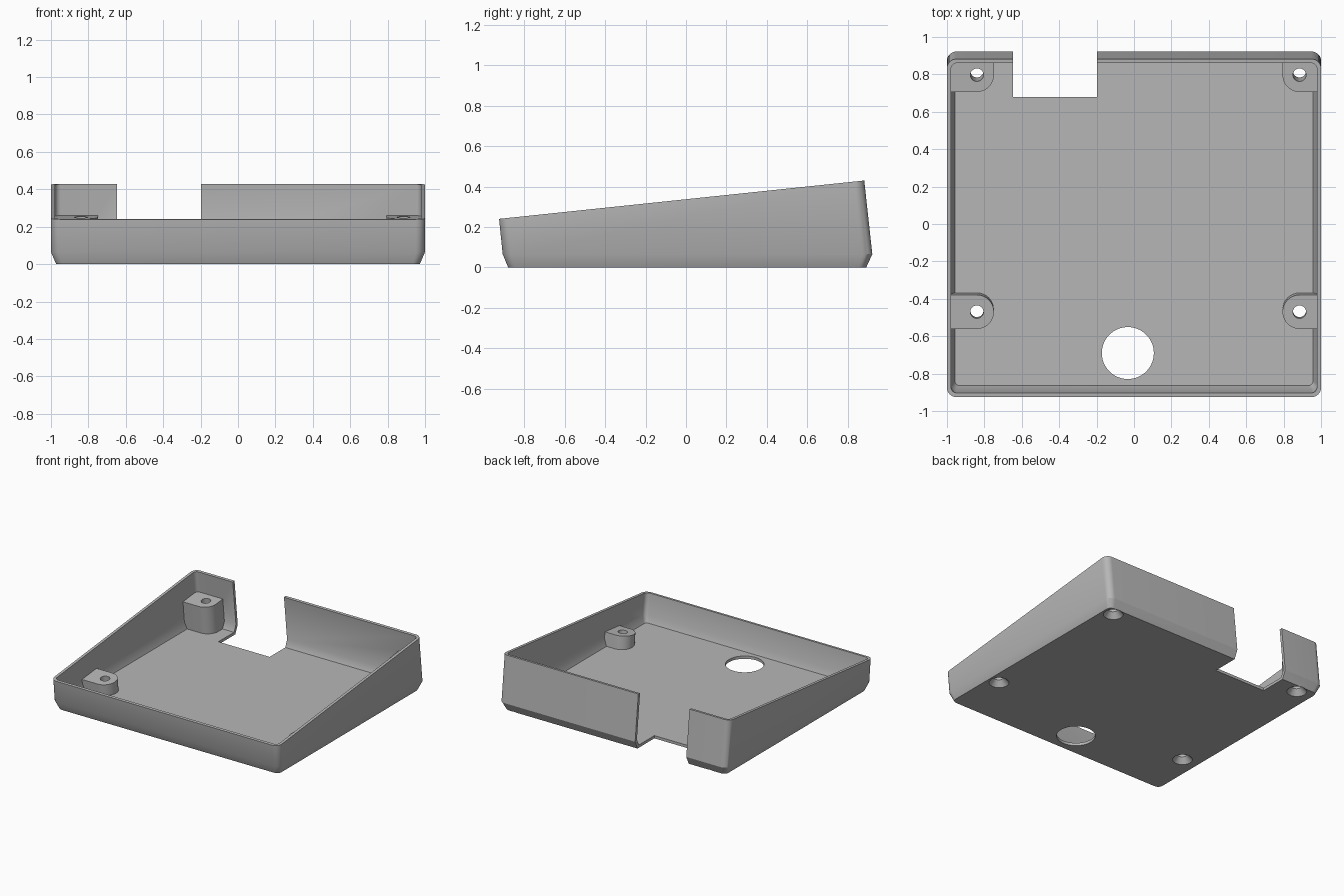
import bpy
import bmesh
from math import cos, sin, pi, radians

cube = bpy.data.objects.get("Cube")
if cube:
    bpy.data.objects.remove(cube, do_unlink=True)

SLOPE = 0.105       # tilt of the open top
BOSS_DROP = 0.17    # boss tops sit this far below the rim

grey = bpy.data.materials.new("plain grey")
grey.use_nodes = True
colour = (0.47, 0.47, 0.47, 1)
grey.diffuse_color = colour
grey.node_tree.nodes["Principled BSDF"].inputs["Base Color"].default_value = colour


def rim_height(y):
    return 0.337 + SLOPE * y


def loft(name, rings):
    """Closed solid through rings that share one point count."""
    bm = bmesh.new()
    loops = [[bm.verts.new(p) for p in ring] for ring in rings]
    n = len(loops[0])
    for a, b in zip(loops, loops[1:]):
        for i in range(n):
            j = (i + 1) % n
            bm.faces.new((a[i], a[j], b[j], b[i]))
    bm.faces.new(loops[0])
    bm.faces.new(loops[-1])
    bmesh.ops.recalc_face_normals(bm, faces=bm.faces)
    mesh = bpy.data.meshes.new(name)
    bm.to_mesh(mesh)
    bm.free()
    mesh.materials.append(grey)
    obj = bpy.data.objects.new(name, mesh)
    bpy.context.collection.objects.link(obj)
    return obj


def rounded_ring(half, y0, y1, r, height, steps=8):
    """Rounded rectangle; height is a function of y."""
    ring = []
    corners = [(half - r, y1 - r), (r - half, y1 - r),
               (r - half, y0 + r), (half - r, y0 + r)]
    for k, (cx, cy) in enumerate(corners):
        for i in range(steps + 1):
            a = (k + i / steps) * pi / 2
            x, y = cx + r * cos(a), cy + r * sin(a)
            ring.append((x, y, height(y)))
    return ring


def circle(x, y, z, r, n=40):
    return [(x + r * cos(2 * pi * i / n), y + r * sin(2 * pi * i / n), z)
            for i in range(n)]


def subtract(target, cutter):
    cutter.hide_render = True
    mod = target.modifiers.new("cut", "BOOLEAN")
    mod.operation = "DIFFERENCE"
    mod.solver = "EXACT"
    mod.object = cutter
    bpy.context.view_layer.objects.active = target
    bpy.ops.object.modifier_apply(modifier=mod.name)
    bpy.data.objects.remove(cutter, do_unlink=True)


def boss(side, cx, cy, at_back, r=0.091, steps=16):
    """Screw post running into the wall, square to the sloping rim."""
    sweep = pi / 2 if at_back else pi
    outline = [(side * 1.2, cy - r)]
    for i in range(steps + 1):
        a = -pi / 2 + sweep * i / steps
        outline.append((cx - side * r * cos(a), cy + r * sin(a)))
    if at_back:
        outline += [(cx - side * r, 1.2), (side * 1.2, 1.2)]
    else:
        outline.append((side * 1.2, cy + r))
    top = [(x, y, rim_height(y) - BOSS_DROP) for x, y in outline]
    base = [(x, y + SLOPE * (z + 0.2), -0.2) for x, y, z in top]
    return loft("boss_form", [base, top])


def screw_hole(cx, cy):
    """Leaning hole with a countersink underneath."""
    top = rim_height(cy) - BOSS_DROP
    levels = [(-0.01, 0.08), (0.045, 0.035), (top + 0.05, 0.035)]
    return loft("screw_hole", [circle(cx, cy + SLOPE * (top - z), z, r)
                               for z, r in levels])


# Outer shell and its hollow
tray = loft("tray", [
    rounded_ring(0.972, -0.88, 0.892, 0.04, lambda y: 0),
    rounded_ring(1.0, -0.907, 0.922, 0.05, lambda y: 0.065),
    rounded_ring(1.0, -0.925, 0.882, 0.05, rim_height)])
cavity = loft("cavity", [
    rounded_ring(0.957, -0.864, 0.876, 0.025, lambda y: 0.022),
    rounded_ring(0.978, -0.885, 0.899, 0.03, lambda y: 0.075),
    rounded_ring(0.978, -0.903, 0.86, 0.03, rim_height),
    rounded_ring(0.978, -0.908, 0.855, 0.03, lambda y: rim_height(y) + 0.05)])

# Four screw posts
posts = [(side, cx, cy, cy > 0)
         for side, cx in ((-1, -0.84), (1, 0.885)) for cy in (-0.47, 0.797)]
for post in posts:
    subtract(cavity, boss(*post))
subtract(tray, cavity)
for side, cx, cy, at_back in posts:
    subtract(tray, screw_hole(cx, cy))

# Round opening in the floor
subtract(tray, loft("floor_hole", [circle(-0.033, -0.69, z, 0.139, 64)
                                   for z in (-0.1, 0.15)]))

# Rear notch through wall and floor
notch = [(-0.648, 0.68), (-0.198, 0.68), (-0.198, 1.1), (-0.648, 1.1)]
subtract(tray, loft("rear_notch", [[(x, y, z) for x, y in notch]
                                   for z in (-0.1, 0.7)]))

bpy.ops.object.select_all(action="DESELECT")
tray.select_set(True)
bpy.context.view_layer.objects.active = tray
bpy.ops.object.shade_smooth_by_angle(angle=radians(30))
